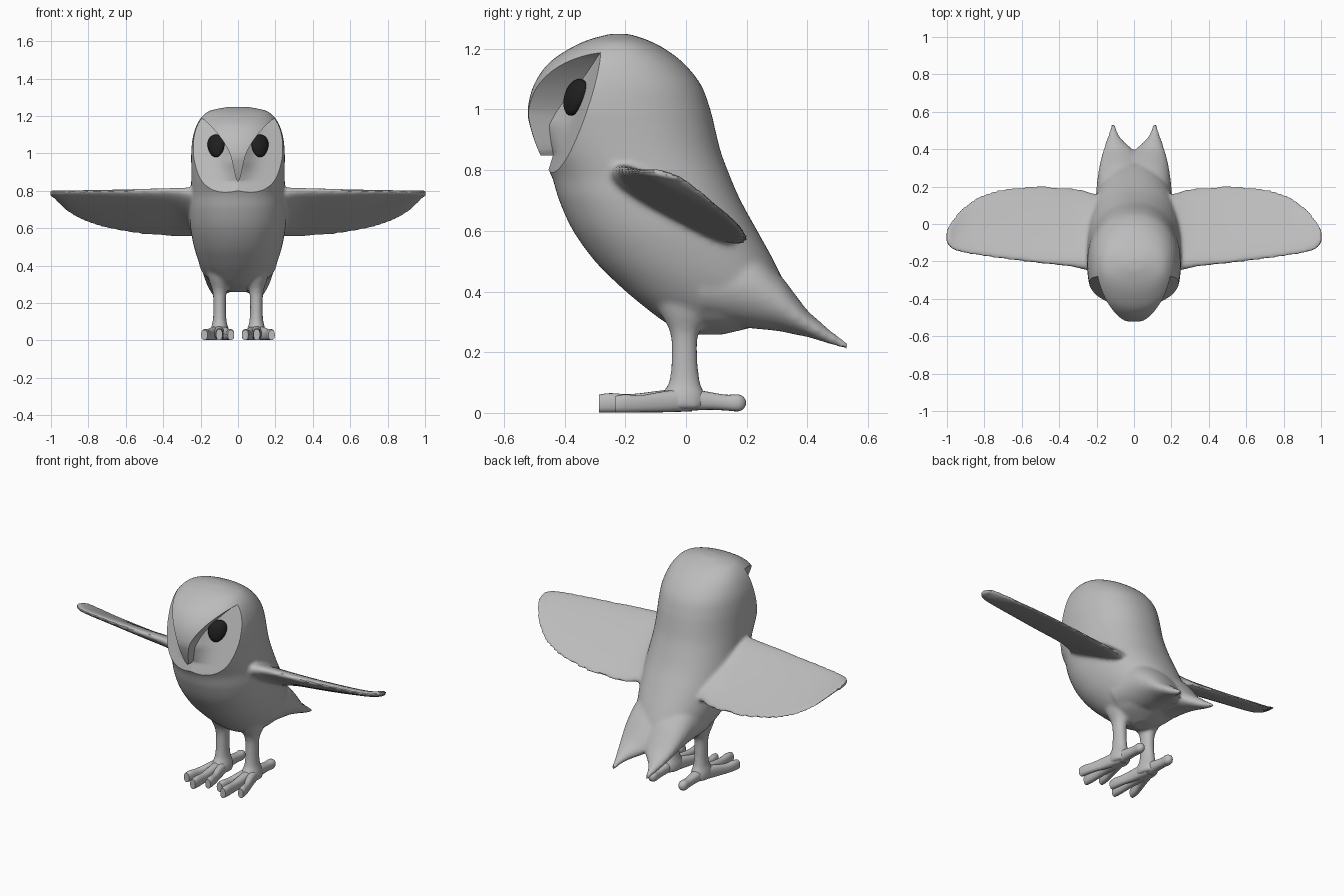
import bpy, bmesh, math
from math import sin, cos, pi

if "Cube" in bpy.data.objects:
    bpy.data.objects.remove(bpy.data.objects["Cube"])


def material(name, v):
    m = bpy.data.materials.new(name)
    m.diffuse_color = (v, v, v, 1)
    m.use_nodes = True
    m.node_tree.nodes["Principled BSDF"].inputs["Base Color"].default_value = m.diffuse_color
    return m


PLUMAGE = material("plumage grey", 0.5)
DARK = material("eye black", 0.014)


def spline(rows, n=6):
    """Smoothly resample rows of numbers (Catmull-Rom)."""
    out = []
    for i in range(len(rows) - 1):
        a, b, c, d = rows[max(i - 1, 0)], rows[i], rows[i + 1], rows[min(i + 2, len(rows) - 1)]
        for k in range(n):
            t = k / n
            out.append([0.5 * (2 * q + (r - p) * t + (2 * p - 5 * q + 4 * r - s) * t * t
                               + (3 * q - p - 3 * r + s) * t ** 3)
                        for p, q, r, s in zip(a, b, c, d)])
    return out + [list(rows[-1])]


def loft(bm, rings):
    """Skin closed rings of equal length and cap both ends."""
    vs = [[bm.verts.new(p) for p in ring] for ring in rings]
    n = len(vs[0])
    for a, b in zip(vs, vs[1:]):
        for i in range(n):
            bm.faces.new((a[i], a[(i + 1) % n], b[(i + 1) % n], b[i]))
    bm.faces.new(vs[0][::-1])
    bm.faces.new(vs[-1])


def unit_ring(n=32, p=2.0):
    """Points of a superellipse of radius one."""
    pts = []
    for i in range(n):
        c, s = cos(2 * pi * i / n), sin(2 * pi * i / n)
        pts.append((math.copysign(abs(c) ** (2 / p), c), math.copysign(abs(s) ** (2 / p), s)))
    return pts


def make_object(name, bm, mat):
    bmesh.ops.recalc_face_normals(bm, faces=bm.faces[:])
    me = bpy.data.meshes.new(name)
    bm.to_mesh(me)
    bm.free()
    me.materials.append(mat)
    ob = bpy.data.objects.new(name, me)
    bpy.context.collection.objects.link(ob)
    return ob


def apply_modifiers(ob):
    bpy.context.view_layer.update()
    dg = bpy.context.evaluated_depsgraph_get()
    me = bpy.data.meshes.new_from_object(ob.evaluated_get(dg))
    ob.modifiers.clear()
    ob.data = me


def shade(ob, angle=35):
    bpy.ops.object.select_all(action='DESELECT')
    ob.select_set(True)
    bpy.context.view_layer.objects.active = ob
    bpy.ops.object.shade_smooth_by_angle(angle=math.radians(angle))


body = bmesh.new()

# Torso and head: height, front, back, half width
torso = [(.258, .02, .12, .04), (.30, -.07, .27, .13), (.36, -.15, .32, .18),
         (.42, -.22, .325, .21), (.5, -.30, .29, .235), (.6, -.372, .235, .254),
         (.7, -.418, .18, .258), (.78, -.443, .145, .252), (.86, -.485, .115, .25),
         (.94, -.513, .095, .25), (1.0, -.522, .08, .25), (1.08, -.502, .05, .243),
         (1.15, -.455, -.005, .222), (1.2, -.385, -.07, .19), (1.23, -.32, -.13, .145),
         (1.249, -.25, -.19, .05)]
loft(body, [[(w * u, (f + b) / 2 + (b - f) / 2 * v, z) for u, v in unit_ring(64, 2.2)]
            for z, f, b, w in spline(torso)])

# Tail blades: y, inner x, outer x, bottom, top
tail = [(.05, -.10, .21, .30, .55), (.2, -.09, .2, .28, .55), (.3, -.06, .187, .27, .465),
        (.36, -.03, .174, .258, .39), (.40, .008, .163, .25, .338),
        (.44, .052, .15, .238, .302), (.48, .083, .136, .225, .268), (.535, .103, .12, .208, .23)]
# Wings: x, leading y and z, trailing y and z, thickness
wing = [(0, -.24, .80, .14, .58, .15), (.2, -.245, .80, .16, .57, .15),
        (.27, -.24, .805, .18, .56, .115), (.35, -.225, .808, .193, .56, .085),
        (.55, -.205, .805, .203, .575, .065), (.75, -.18, .803, .178, .615, .05),
        (.88, -.16, .80, .118, .67, .042), (.95, -.145, .798, .055, .725, .038),
        (.985, -.125, .797, .003, .765, .035), (1.007, -.09, .793, -.035, .775, .028)]
# Legs: z, y, x radius, y radius
leg = [(.43, .0, .085, .13), (.33, 0, .06, .085), (.26, -.005, .038, .047),
       (.17, -.005, .034, .044), (.1, -.005, .038, .052), (.055, -.01, .05, .075),
       (.012, -.01, .05, .075)]
for s in (-1, 1):
    loft(body, [[(s * ((a + b) / 2 + (b - a) / 2 * u), y, (lo + hi) / 2 + (hi - lo) / 2 * v)
                 for u, v in unit_ring()] for y, a, b, lo, hi in spline(tail)])
    rings = []
    for x, yl, zl, yt, zt, th in spline(wing):
        L = math.hypot(yt - yl, zt - zl)
        ny, nz = -(zt - zl) / L, (yt - yl) / L
        ring = []
        for u, v in unit_ring(40, 2.3):
            t = (u + 1) / 2
            h = th / 2 * v * (1 - .5 * t)
            ring.append((s * x, yl + (yt - yl) * t + ny * h, zl + (zt - zl) * t + nz * h))
        rings.append(ring)
    loft(body, rings)
    loft(body, [[(s * .098 + rx * u, y + ry * v, z) for u, v in unit_ring()]
                for z, y, rx, ry in spline(leg)])

# Fuse the body masses into one soft skin
owl = make_object("body_with_wings_and_tail", body, PLUMAGE)
fuse = owl.modifiers.new("fuse", 'REMESH')
fuse.mode = 'VOXEL'
fuse.voxel_size = 0.01
soft = owl.modifiers.new("soften", 'SMOOTH')
soft.factor = 0.5
soft.iterations = 7
apply_modifiers(owl)

# Facial disc: hollow each side of the brow and beak ridge
brow = [(.70, -.004), (.83, -.004), (.87, .012), (.95, .03), (1.0, .044), (1.05, .07),
        (1.1, .105), (1.15, .15), (1.19, .198), (1.215, .26)]


def face_y(x, z):
    ridge = .06 * min(1, max(0, (z - .85) / .1))
    return -.703 + .207 * x + .3 * x * x + .312 * z - ridge * math.exp(-(x / .07) ** 2)


for s in (-1, 1):
    bm = bmesh.new()
    rings = []
    for z, v in spline(brow, 4):
        xs = [v + (.45 - v) * (i / 16) ** 1.3 for i in range(17)]
        rings.append([(s * x, face_y(x, z), z) for x in xs]
                     + [(s * .45, -.8, z), (s * v, -.8, z)])
    loft(bm, rings)
    cutter = make_object("face_cutter", bm, PLUMAGE)
    cutter.hide_render = True
    cut = owl.modifiers.new("face", 'BOOLEAN')
    cut.operation = 'DIFFERENCE'
    cut.solver = 'EXACT'
    cut.object = cutter
    apply_modifiers(owl)
    bpy.data.objects.remove(cutter)
owl.data.materials.clear()
owl.data.materials.append(PLUMAGE)
shade(owl)

for s, side in ((-1, "left"), (1, "right")):
    # Eyes
    bm = bmesh.new()
    bmesh.ops.create_uvsphere(bm, u_segments=32, v_segments=20, radius=1)
    for v in bm.verts:
        x, y, z = v.co
        v.co = (.051 * x * (1 + .15 * z) + s * .008 * z, .028 * y, .062 * z)
    eye = make_object("eye_" + side, bm, DARK)
    eye.location = (s * .118, -.365, 1.04)
    eye.rotation_euler = (-.25, 0, s * .6)
    shade(eye, 60)

    # Toes: y, x, centre height, x radius, z radius
    toes = {
        "middle_toe": [(.02, .1, .045, .035, .04), (-.08, .1, .038, .028, .036),
                       (-.18, .1, .032, .021, .03), (-.25, .1, .033, .021, .032),
                       (-.287, .1, .031, .017, .029)],
        "inner_toe": [(.02, .095, .045, .035, .04), (-.08, .07, .036, .025, .034),
                      (-.15, .05, .03, .02, .028), (-.2, .042, .031, .021, .03),
                      (-.232, .038, .029, .017, .027)],
        "outer_toe": [(.02, .1, .045, .035, .04), (-.08, .135, .036, .025, .034),
                      (-.15, .162, .03, .02, .028), (-.2, .174, .031, .021, .03),
                      (-.232, .18, .029, .017, .027)],
        "back_toe": [(-.02, .1, .045, .035, .04), (.07, .1, .04, .028, .03),
                     (.13, .1, .034, .024, .026), (.17, .1, .033, .025, .028),
                     (.188, .1, .033, .018, .021), (.197, .1, .033, .006, .008)],
    }
    for name, rows in toes.items():
        bm = bmesh.new()
        loft(bm, [[(s * (x + rx * u), y, z + rz * v) for u, v in unit_ring(20, 2.4)]
                  for y, x, z, rx, rz in spline(rows, 4)])
        shade(make_object(name + "_" + side, bm, PLUMAGE), 45)
